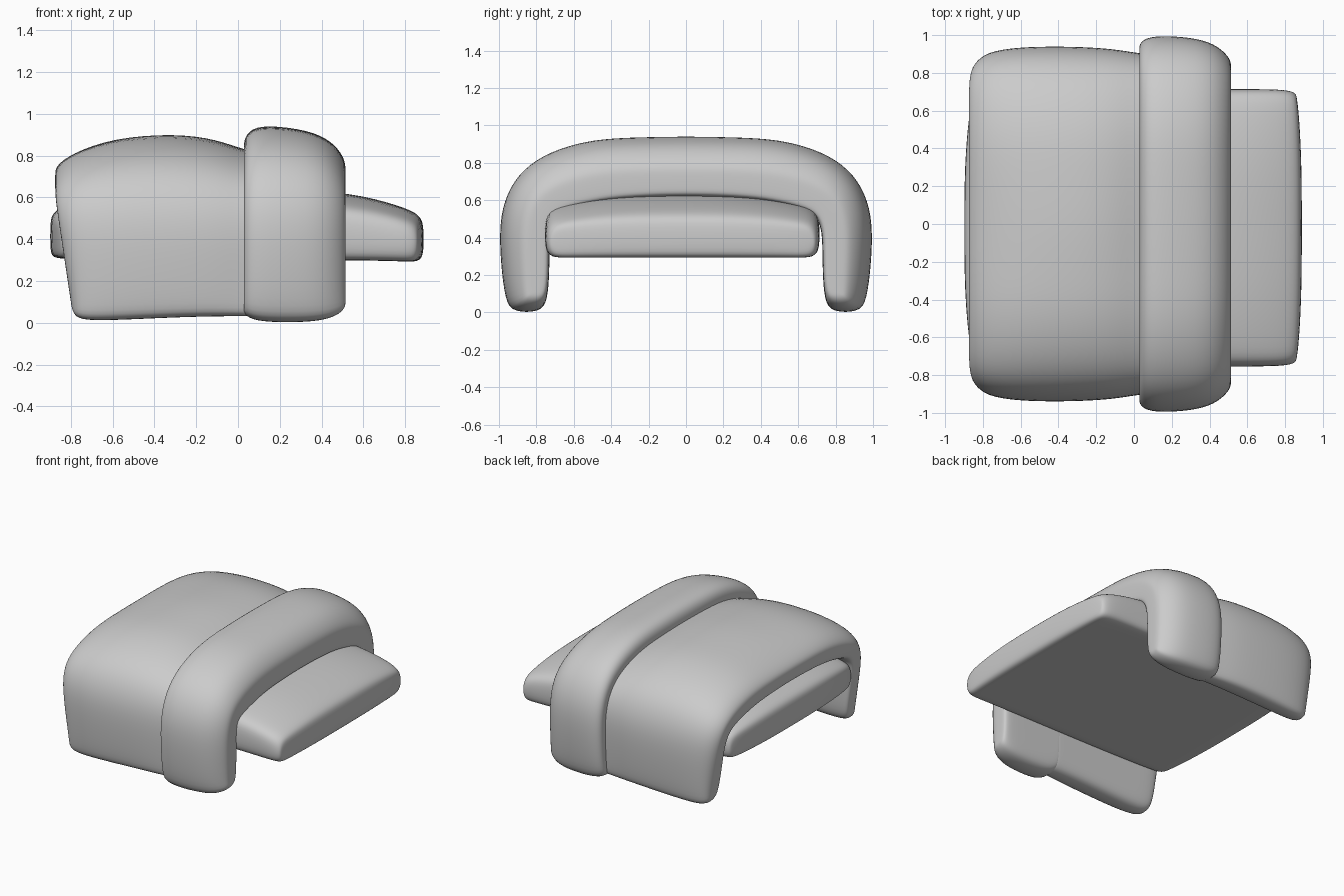
import bpy, bmesh

cube = bpy.data.objects.get("Cube")
if cube:
    bpy.data.objects.remove(cube, do_unlink=True)

grey = bpy.data.materials.new("plain grey")
grey.use_nodes = True
grey.diffuse_color = (0.6, 0.6, 0.6, 1)
grey.node_tree.nodes["Principled BSDF"].inputs["Base Color"].default_value = (0.6, 0.6, 0.6, 1)


def loft(name, sections):
    """Skin closed sections, each a pair of matching upper and lower point rows."""
    bm = bmesh.new()
    rows = [[[bm.verts.new(p) for p in row] for row in sec] for sec in sections]
    loops = [up + low[::-1] for up, low in rows]
    count = len(loops[0])
    for a, b in zip(loops, loops[1:]):
        for i in range(count):
            j = (i + 1) % count
            bm.faces.new((a[i], a[j], b[j], b[i]))
    for up, low in (rows[0], rows[-1]):
        for i in range(len(up) - 1):
            bm.faces.new((up[i], up[i + 1], low[i + 1], low[i]))
    bmesh.ops.recalc_face_normals(bm, faces=bm.faces)
    mesh = bpy.data.meshes.new(name)
    bm.to_mesh(mesh)
    bm.free()
    mesh.materials.append(grey)
    obj = bpy.data.objects.new(name, mesh)
    bpy.context.collection.objects.link(obj)
    for poly in mesh.polygons:
        poly.use_smooth = True
    obj.modifiers.new("soften", "SUBSURF").levels = 2
    obj.modifiers["soften"].render_levels = 2
    return obj


# Half of the arch, from the crown down to the foot
OUTER = [(0, .95), (.25, .945), (.5, .935), (.73, .87), (.88, .77),
         (.965, .64), (1.005, .48), (.995, .25), (.97, .06), (.93, 0)]
INNER = [(0, .62), (.22, .615), (.42, .6), (.58, .565), (.68, .53),
         (.72, .47), (.73, .38), (.73, .22), (.74, .06), (.78, 0)]


def arch_section(x, crown, side, inside, lift, lean=0):
    """Arch outline, thinned from outside (at crown and side) and from inside."""
    up, low = [], []
    last = len(OUTER) - 1
    for i, ((oy, oz), (iy, iz)) in enumerate(zip(OUTER, INNER)):
        t = min(1, i / 5)
        cut = crown + (side - crown) * t
        raise_foot = lift * max(0, (i - last + 2) / 2)
        for row, f in ((up, cut), (low, 1 - inside)):
            y, z = oy + (iy - oy) * f, oz + (iz - oz) * f + raise_foot
            row.append((x + lean * max(0, .6 - z), y, z))

    def mirrored(row):
        return [(px, -py, pz) for px, py, pz in row[:0:-1]] + row
    return mirrored(up), mirrored(low)


# Wide arched cover
loft("wide_cover", [arch_section(*s) for s in (
    (-.875, .70, .66, .14, .07, .15),
    (-.87, .60, .55, .05, .05, .15),
    (-.80, .43, .33, 0, .01, .06),
    (-.60, .19, .22, 0, .01),
    (-.30, .12, .22, 0, .025),
    (-.10, .21, .27, 0, .03),
    (.03, .37, .36, 0, .03),
    (.12, .40, .38, 0, .03))])

# Thicker raised band over the cover's edge
loft("raised_band", [arch_section(*s) for s in (
    (.03, .42, .36, .1, .07),
    (.025, .26, .20, 0, .05),
    (.05, .08, .07, 0, .02),
    (.13, 0, 0, 0, 0),
    (.34, .08, .05, 0, 0),
    (.45, .24, .22, 0, .02),
    (.51, .48, .46, .02, .06),
    (.515, .64, .60, .12, .10))])


# Flat cushion passing under the arch
def slab_section(x, top, bottom, half, bow):
    up, low = [], []
    for k in (-1, -.96, -.85, -.5, 0, .5, .85, .96, 1):
        y = -.02 + half * k
        z = bottom + (top - bottom) * (1 - .28 * k ** 4)
        px = x + bow * k ** 4
        inset = .04 if abs(k) == 1 else 0
        up.append((px, y, z - inset))
        low.append((px, y, bottom + inset))
    return up, low


loft("cushion", [slab_section(*s) for s in (
    (-.90, .48, .35, .70, .05),
    (-.89, .53, .31, .72, .05),
    (-.82, .57, .305, .73, .03),
    (-.4, .63, .30, .735, 0),
    (.2, .645, .30, .735, 0),
    (.55, .625, .30, .735, 0),
    (.78, .56, .295, .735, 0),
    (.87, .52, .29, .72, -.02),
    (.89, .47, .33, .70, -.03))])
